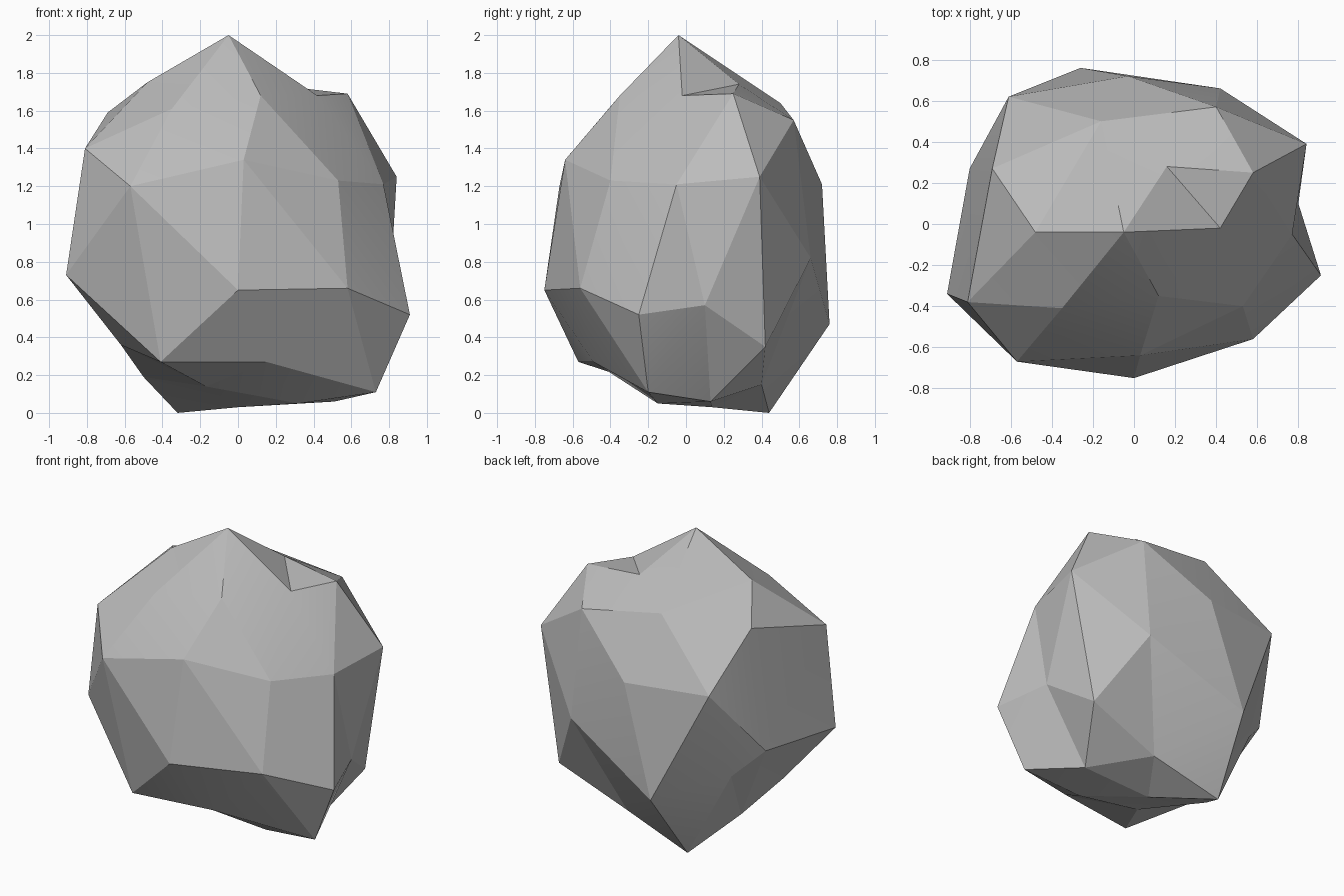
import bpy
import bmesh
import math
from mathutils import Vector

default_cube = bpy.data.objects.get("Cube")
if default_cube:
    bpy.data.objects.remove(default_cube, do_unlink=True)


def make_material(name, colour):
    material = bpy.data.materials.new(name)
    material.use_nodes = True
    material.diffuse_color = colour
    shader = material.node_tree.nodes["Principled BSDF"]
    shader.inputs["Base Color"].default_value = colour
    shader.inputs["Roughness"].default_value = 0.9
    return material


# Chiselled corners of the boulder, in hundredths, grouped by band
crown = [(-5, -4, 200), (-48, -4, 175), (-69, 27, 159), (-35, -41, 161),
         (12, -35, 168), (42, -2, 168), (58, 25, 169), (16, 28, 174),
         (-16, 50, 164), (40, 57, 155)]
shoulder = [(-81, -38, 140), (-57, -67, 120), (3, -64, 134), (53, -40, 123),
            (77, -5, 121), (84, 39, 125), (-3, 72, 121), (-61, 62, 123)]
waist = [(-91, -34, 73), (0, -75, 65), (58, -56, 66), (91, -25, 52),
         (80, 10, 57), (42, 66, 82), (-26, 76, 47), (-62, 39, 59),
         (-80, 27, 77)]
foot = [(68, 42, 35), (17, 40, 15), (-32, 44, 0), (51, 13, 6),
        (73, -20, 11), (32, -15, 5), (15, -49, 27), (-41, -57, 27),
        (-17, -17, 14), (0, 14, 3), (-50, 11, 19), (-62, -18, 36)]


def skin_points(bm, points, centre, radii):
    """Wrap the points in triangles, keeping the hollows between them.

    Each point is first pushed out to a sphere, so that the hull uses all
    of them, and is then put back in its own place.
    """
    home = {}
    for point in points:
        offset = point - centre
        direction = Vector(o / r for o, r in zip(offset, radii)).normalized()
        home[bm.verts.new(direction)] = point
    bmesh.ops.convex_hull(bm, input=list(bm.verts))
    for vert, point in home.items():
        vert.co = point
    bmesh.ops.recalc_face_normals(bm, faces=list(bm.faces))


# Boulder
corners = [Vector(c) / 100 for c in crown + shoulder + waist + foot]
bm = bmesh.new()
skin_points(bm, corners, Vector((0, 0, 0.95)), (0.9, 0.75, 1.0))
mesh = bpy.data.meshes.new("boulder")
bm.to_mesh(mesh)
bm.free()

boulder = bpy.data.objects.new("boulder", mesh)
bpy.context.collection.objects.link(boulder)
mesh.materials.append(make_material("stone grey", (0.5, 0.5, 0.5, 1.0)))

# Soften only the faintest creases
bpy.ops.object.select_all(action="DESELECT")
boulder.select_set(True)
bpy.context.view_layer.objects.active = boulder
bpy.ops.object.shade_smooth_by_angle(angle=math.radians(12))
